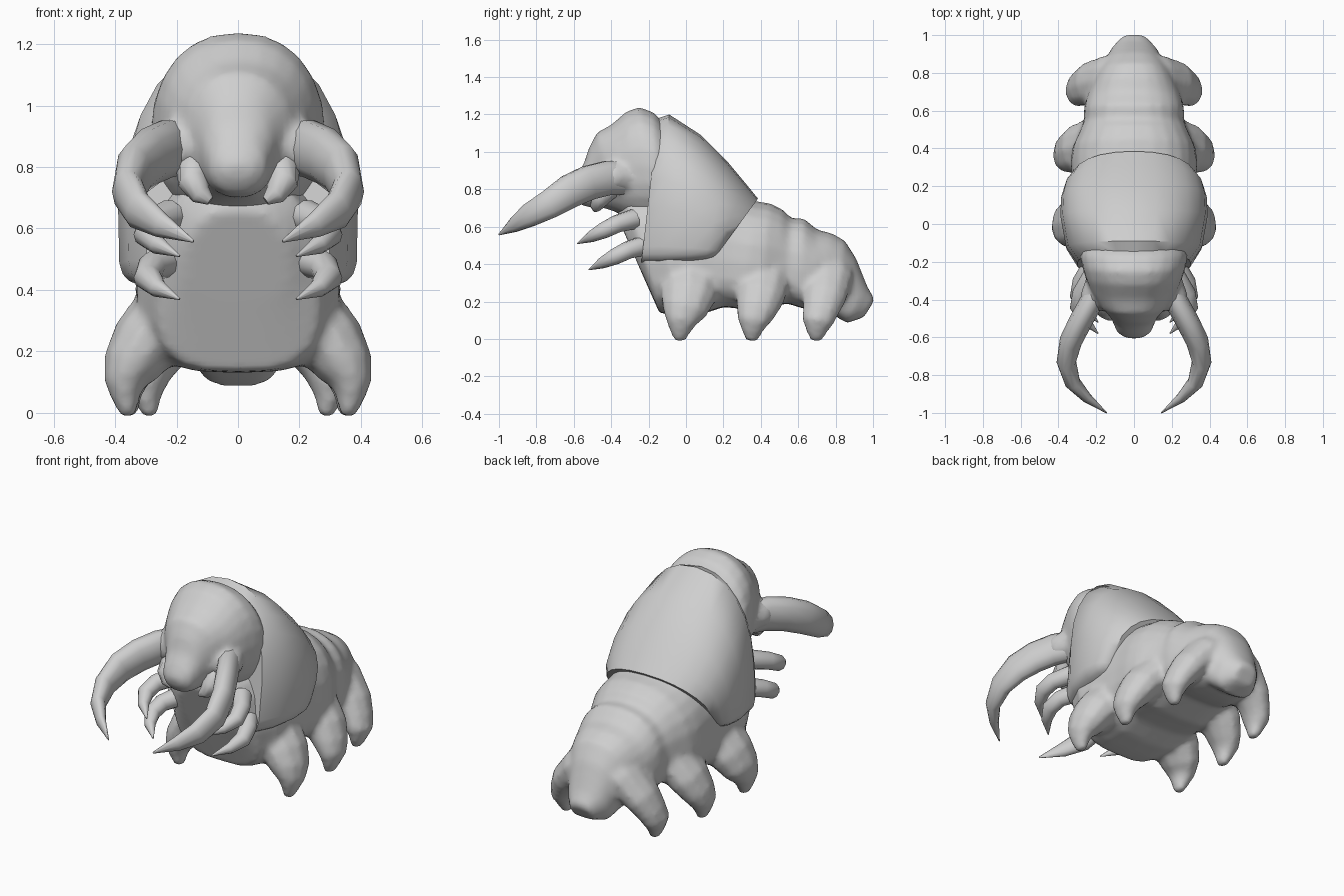
import bpy, bmesh, math
from mathutils import Vector

if "Cube" in bpy.data.objects:
    bpy.data.objects.remove(bpy.data.objects["Cube"])

skin = bpy.data.materials.new("grey_hide")
skin.diffuse_color = (0.62, 0.62, 0.62, 1)
skin.use_nodes = True
skin.node_tree.nodes["Principled BSDF"].inputs["Base Color"].default_value = skin.diffuse_color


def skin_rings(name, rings, mirror=False, angle=50):
    """Bridge closed rings of points, cap both ends, shade smooth."""
    bm = bmesh.new()
    loops = [[bm.verts.new(p) for p in ring] for ring in rings]
    n = len(loops[0])
    for a, b in zip(loops, loops[1:]):
        for i in range(n):
            j = (i + 1) % n
            bm.faces.new((a[i], a[j], b[j], b[i]))
    bm.faces.new(loops[0])
    bm.faces.new(loops[-1])
    bmesh.ops.recalc_face_normals(bm, faces=bm.faces)
    me = bpy.data.meshes.new(name)
    bm.to_mesh(me)
    bm.free()
    ob = bpy.data.objects.new(name, me)
    bpy.context.collection.objects.link(ob)
    me.materials.append(skin)
    bpy.ops.object.select_all(action='DESELECT')
    ob.select_set(True)
    bpy.context.view_layer.objects.active = ob
    bpy.ops.object.shade_smooth_by_angle(angle=math.radians(angle))
    if mirror:
        m = ob.modifiers.new("mirror", 'MIRROR')
        m.use_axis[0] = True
        m.use_mirror_merge = False
    return ob


def body(name, stations, mid, e_top, e_bot, n=24):
    """Station: top y, top z, bottom y, bottom z, half width."""
    rings = []
    for yt, zt, yb, zb, w in stations:
        top, bot = Vector((0, yt, zt)), Vector((0, yb, zb))
        ring = []
        for i in range(n):
            a = 2 * math.pi * i / n
            c, s = math.cos(a), math.sin(a)
            e = e_top if s > 0 else e_bot
            h = abs(s) ** e
            t = mid + (1 - mid) * h if s > 0 else mid * (1 - h)
            p = bot.lerp(top, t)
            p.x = math.copysign(w * abs(c) ** e, c)
            ring.append(p)
        rings.append(ring)
    return skin_rings(name, rings)


def limb(name, path, ref, stretch=1.0, n=10):
    """Path point: x, y, z, radius. Radius is stretched towards ref."""
    pts = [Vector(p[:3]) for p in path]
    rings = []
    for i, p in enumerate(pts):
        t = (pts[min(i + 1, len(pts) - 1)] - pts[max(i - 1, 0)]).normalized()
        side = t.cross(Vector(ref)).normalized()
        up = side.cross(t)
        r = path[i][3]
        rings.append([p + side * r * math.cos(2 * math.pi * k / n)
                      + up * r * stretch * math.sin(2 * math.pi * k / n)
                      for k in range(n)])
    return skin_rings(name, rings, mirror=True)


def fuse(name, parts, voxel, smooth):
    """Melt overlapping parts into one soft skin."""
    bpy.ops.object.select_all(action='DESELECT')
    for ob in parts:
        ob.select_set(True)
    bpy.context.view_layer.objects.active = parts[0]
    bpy.ops.object.convert(target='MESH')
    bpy.ops.object.join()
    ob = bpy.context.view_layer.objects.active
    ob.name = name
    m = ob.modifiers.new("remesh", 'REMESH')
    m.mode = 'VOXEL'
    m.voxel_size = voxel
    m.use_smooth_shade = True
    m = ob.modifiers.new("smooth", 'SMOOTH')
    m.iterations = smooth


# Belly and segmented tail
parts = [body("belly", [
    (-.37, .66, -.24, .36, .17), (-.33, .78, -.14, .135, .27),
    (-.15, .80, -.05, .13, .33), (.08, .85, .08, .13, .33),
    (.30, .76, .20, .17, .33), (.38, .735, .30, .16, .335),
    (.45, .725, .38, .15, .325), (.52, .69, .46, .17, .29),
    (.56, .645, .54, .19, .265), (.63, .645, .60, .17, .265),
    (.70, .585, .66, .155, .25), (.78, .565, .72, .145, .22),
    (.85, .525, .78, .14, .19), (.91, .43, .80, .12, .16),
    (.97, .28, .86, .085, .125), (1.01, .21, .95, .115, .07)],
    .42, .85, .65)]

# Three pairs of stubby legs: sideways offset, lengthwise position, bulk
for dx, y, k in ((0, 0, 1.0), (-.005, .385, .9), (-.07, .73, .8)):
    parts.append(limb("leg", [
        (.08 + dx, y + .04, .42, .13 * k), (.21 + dx, y + .03, .33, .13 * k),
        (.305 + dx, y + .01, .225, .115 * k), (.35 + dx, y - .01, .15, .095 * k),
        (.37 + dx, y - .025, .095, .068), (.365 + dx, y - .03, .05, .048),
        (.355 + dx, y - .035, -.012, .024)], (0, 1, 0), 1.3))
fuse("belly_legs_and_tail", parts, .018, 4)

# Thick domed back plate
body("back_shell", [
    (-.15, 1.18, -.24, .40, .30), (-.09, 1.20, -.14, .40, .36),
    (.08, 1.09, .02, .405, .39), (.22, .95, .10, .415, .385),
    (.32, .83, .14, .425, .365), (.385, .75, .15, .43, .33)],
    .38, .9, .28)

# Head tapering to a drooping snout, with round mandible sockets
parts = [body("head", [
    (-.10, 1.13, -.10, .65, .26), (-.17, 1.21, -.16, .62, .285),
    (-.25, 1.24, -.20, .62, .275), (-.32, 1.215, -.26, .63, .255),
    (-.40, 1.145, -.32, .65, .225), (-.475, 1.105, -.38, .68, .18),
    (-.52, 1.02, -.44, .70, .13), (-.545, .94, -.50, .70, .11),
    (-.585, .87, -.56, .715, .09), (-.61, .81, -.59, .75, .045)],
    .5, .9, .85)]
parts.append(limb("socket", [
    (.12, -.24, .87, .09), (.18, -.34, .87, .09), (.215, -.41, .865, .08),
    (.23, -.44, .865, .06)], (0, 0, 1)))
fuse("head", parts, .018, 3)

# Large curved mandibles
limb("mandible", [
    (.19, -.34, .86, .06), (.23, -.42, .86, .062), (.285, -.52, .835, .062),
    (.335, -.62, .79, .06), (.358, -.73, .72, .052), (.325, -.84, .66, .042),
    (.25, -.92, .61, .027), (.145, -1.0, .558, .003)], (0, 0, 1), 1.55)

# Mouth feelers
limb("mouth_feeler", [
    (.13, -.32, .84, .06), (.145, -.41, .80, .06), (.145, -.46, .75, .05),
    (.12, -.48, .71, .035), (.09, -.485, .69, .015)], (0, 1, 0))

# Two pairs of small chest claws
for name, dy, dz in (("upper_claw", -.06, .14), ("lower_claw", 0, 0)):
    limb(name, [
        (.22, -.22 + dy, .50 + dz, .055), (.28, -.31 + dy, .475 + dz, .048),
        (.295, -.38 + dy, .44 + dz, .045), (.26, -.45 + dy, .405 + dz, .03),
        (.19, -.52 + dy, .37 + dz, .003)], (0, 0, 1))
